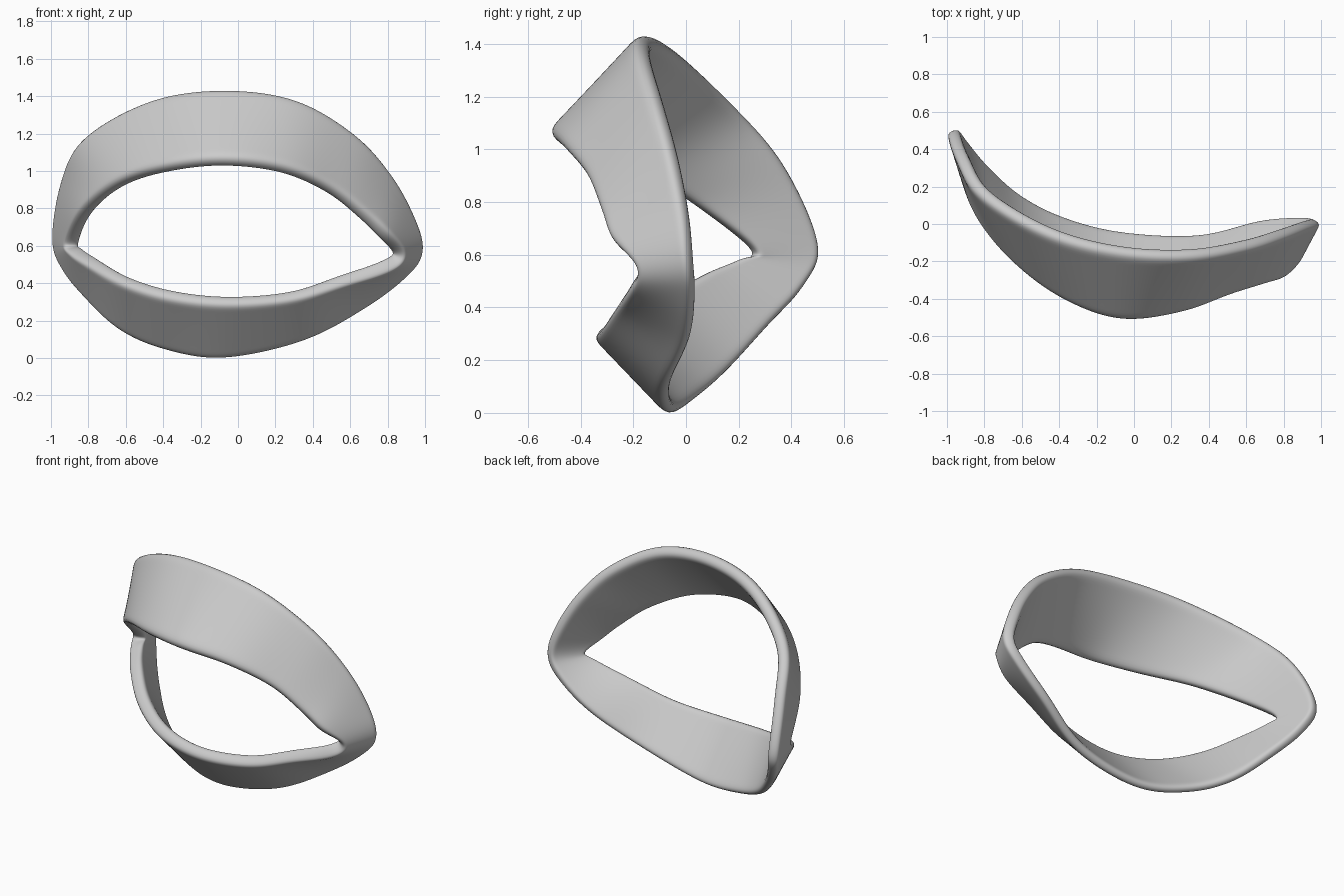
import bpy, bmesh, math
from mathutils import Vector

if "Cube" in bpy.data.objects:
    bpy.data.objects.remove(bpy.data.objects["Cube"])

# Stations round the lid ring: inner margin (x, y, z), outer rear edge (x, y, z)
KEYS = [
    (-.885, .25, .62, -.97, .50, .64),     # left corner
    (-.80, .03, .79, -.925, .37, .94),     # upper lid
    (-.61, -.20, .935, -.81, .175, 1.17),
    (-.36, -.39, 1.01, -.46, -.03, 1.365),
    (-.07, -.495, 1.04, -.08, -.13, 1.42),
    (.24, -.455, 1.00, .30, -.15, 1.37),
    (.49, -.36, .89, .61, -.10, 1.19),
    (.67, -.305, .75, .80, -.04, .98),
    (.78, -.27, .65, .92, .005, .76),
    (.855, -.175, .555, .97, .02, .58),    # right corner
    (.78, -.205, .49, .89, .03, .45),      # lower lid
    (.55, -.25, .42, .68, .01, .28),
    (.28, -.30, .34, .35, -.07, .10),
    (-.05, -.325, .315, -.08, -.05, .005),
    (-.35, -.265, .345, -.40, .035, .055),
    (-.60, -.12, .42, -.63, .155, .16),
    (-.78, .06, .52, -.805, .31, .33),
    (-.865, .19, .575, -.92, .445, .48),
]
STEPS, COLS, THICK = 4, 8, .084
REAR_UPPER, REAR_LOWER = .95, .6    # wall thickness at the rear edge relative to the margin


def spline(points, steps):
    """Closed Catmull-Rom curve through the points."""
    out, n = [], len(points)
    for i in range(n):
        a, b, c, d = (points[(i + k - 1) % n] for k in range(4))
        for s in range(steps):
            t = s / steps
            out.append(.5 * (2 * b + (c - a) * t + (2 * a - 5 * b + 4 * c - d) * t * t
                             + (3 * b - a - 3 * c + d) * t ** 3))
    return out


margin = spline([Vector(k[:3]) for k in KEYS], STEPS)
rear = spline([Vector(k[3:]) for k in KEYS], STEPS)

# Band swept between the two loops
bm = bmesh.new()
rows = [[bm.verts.new(m.lerp(r, j / (COLS - 1))) for j in range(COLS)]
        for m, r in zip(margin, rear)]
for i, row in enumerate(rows):
    nxt = rows[(i + 1) % len(rows)]
    for j in range(COLS - 1):
        bm.faces.new((row[j], row[j + 1], nxt[j + 1], nxt[j]))
bmesh.ops.recalc_face_normals(bm, faces=bm.faces)
for f in bm.faces:
    f.smooth = True
mesh = bpy.data.meshes.new("eyelid_ring")
bm.to_mesh(mesh)
bm.free()
ring = bpy.data.objects.new("eyelid_ring", mesh)
bpy.context.collection.objects.link(ring)

# Wall thins towards the rear edge, most along the lower lid
group = ring.vertex_groups.new(name="wall_thickness")
for i in range(len(mesh.vertices)):
    station, col = divmod(i, COLS)
    up = .5 + .5 * math.sin(2 * math.pi * station / len(rows))
    edge = REAR_LOWER + (REAR_UPPER - REAR_LOWER) * up
    group.add([i], 1 - (1 - edge) * col / (COLS - 1), 'REPLACE')

# Wall thickness with soft rounded rims
solid = ring.modifiers.new("wall", 'SOLIDIFY')
solid.thickness, solid.offset = THICK, 0
solid.vertex_group = group.name
sub = ring.modifiers.new("soft", 'SUBSURF')
sub.levels = sub.render_levels = 2
